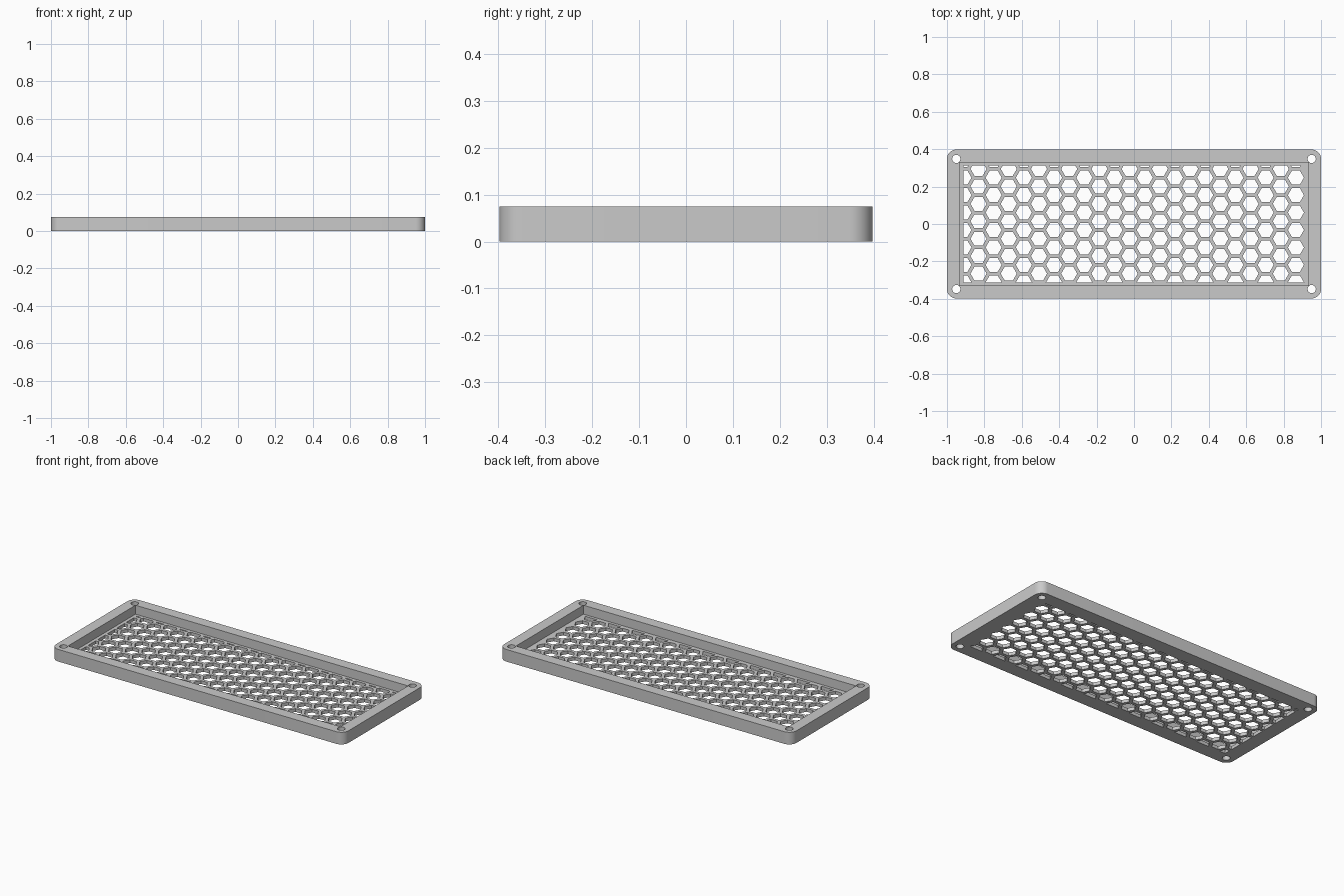
import bpy, bmesh, math
from mathutils import Vector

if "Cube" in bpy.data.objects:
    bpy.data.objects.remove(bpy.data.objects["Cube"])

HALF_X, HALF_Y, HEIGHT, FLOOR = 1.0, 0.398, 0.075, 0.02
GRID_X, GRID_Y = 0.912, 0.312
PITCH, HEX_R = 0.0933, 0.043
COL = PITCH * math.sqrt(3) / 2

grey = bpy.data.materials.new("plain grey")
grey.use_nodes = True
grey.diffuse_color = (0.59, 0.59, 0.59, 1)
grey.node_tree.nodes["Principled BSDF"].inputs["Base Color"].default_value = (0.59, 0.59, 0.59, 1)


def ring(cx, cy, r, n):
    return [(cx + r * math.cos(math.tau * i / n),
             cy + r * math.sin(math.tau * i / n)) for i in range(n)]


def rect(hx, hy):
    return [(-hx, -hy), (hx, -hy), (hx, hy), (-hx, hy)]


def prisms(name, outlines, z0, z1, clip=None):
    """Extrude flat outlines into solids, optionally trimmed to a rectangle."""
    bm = bmesh.new()
    for pts in outlines:
        bm.faces.new([bm.verts.new((x, y, z0)) for x, y in pts])
    if clip:
        for axis in (0, 1):
            for side in (-1, 1):
                n = Vector((0, 0, 0))
                n[axis] = side
                bmesh.ops.bisect_plane(bm, geom=bm.verts[:] + bm.edges[:] + bm.faces[:],
                                       plane_co=n * clip[axis], plane_no=n, clear_outer=True)
    top = bmesh.ops.extrude_face_region(bm, geom=bm.faces[:], use_keep_orig=True)["geom"]
    for v in top:
        if isinstance(v, bmesh.types.BMVert):
            v.co.z = z1
    bmesh.ops.recalc_face_normals(bm, faces=bm.faces[:])
    mesh = bpy.data.meshes.new(name)
    bm.to_mesh(mesh)
    bm.free()
    mesh.materials.append(grey)
    ob = bpy.data.objects.new(name, mesh)
    bpy.context.collection.objects.link(ob)
    return ob


# Rounded outer body
R = 0.05
outline = []
for i, (sx, sy) in enumerate([(1, 1), (-1, 1), (-1, -1), (1, -1)]):
    a = i * math.pi / 2
    for k in range(13):
        t = a + k * math.pi / 24
        outline.append((sx * (HALF_X - R) + R * math.cos(t), sy * (HALF_Y - R) + R * math.sin(t)))
body = prisms("vent_frame", [outline], 0, HEIGHT)

# Honeycomb openings start at the front corner and are trimmed to the grille rectangle
hexes = []
for c in range(23):
    for r in range(8):
        cx = -GRID_X + c * COL
        cy = -GRID_Y + (r + (0.5 if c % 2 else 0)) * PITCH
        if cy < GRID_Y + HEX_R * 0.8:
            hexes.append(ring(cx, cy, HEX_R, 6))

cutters = [
    prisms("pocket_cutter", [rect(0.932, 0.33)], FLOOR, HEIGHT + 0.1),
    prisms("screw_hole_cutter", [ring(x, y, 0.022, 32) for x in (-0.95, 0.95) for y in (-0.348, 0.348)],
           -0.1, HEIGHT + 0.1),
    prisms("honeycomb_cutter", hexes, -0.1, HEIGHT, (GRID_X, GRID_Y)),
]
bpy.context.view_layer.objects.active = body
body.select_set(True)
for cutter in cutters:
    mod = body.modifiers.new(cutter.name, "BOOLEAN")
    mod.object = cutter
    mod.solver = "EXACT"
    bpy.ops.object.modifier_apply(modifier=mod.name)
    bpy.data.objects.remove(cutter)
bpy.ops.object.shade_smooth_by_angle(angle=math.radians(30))
